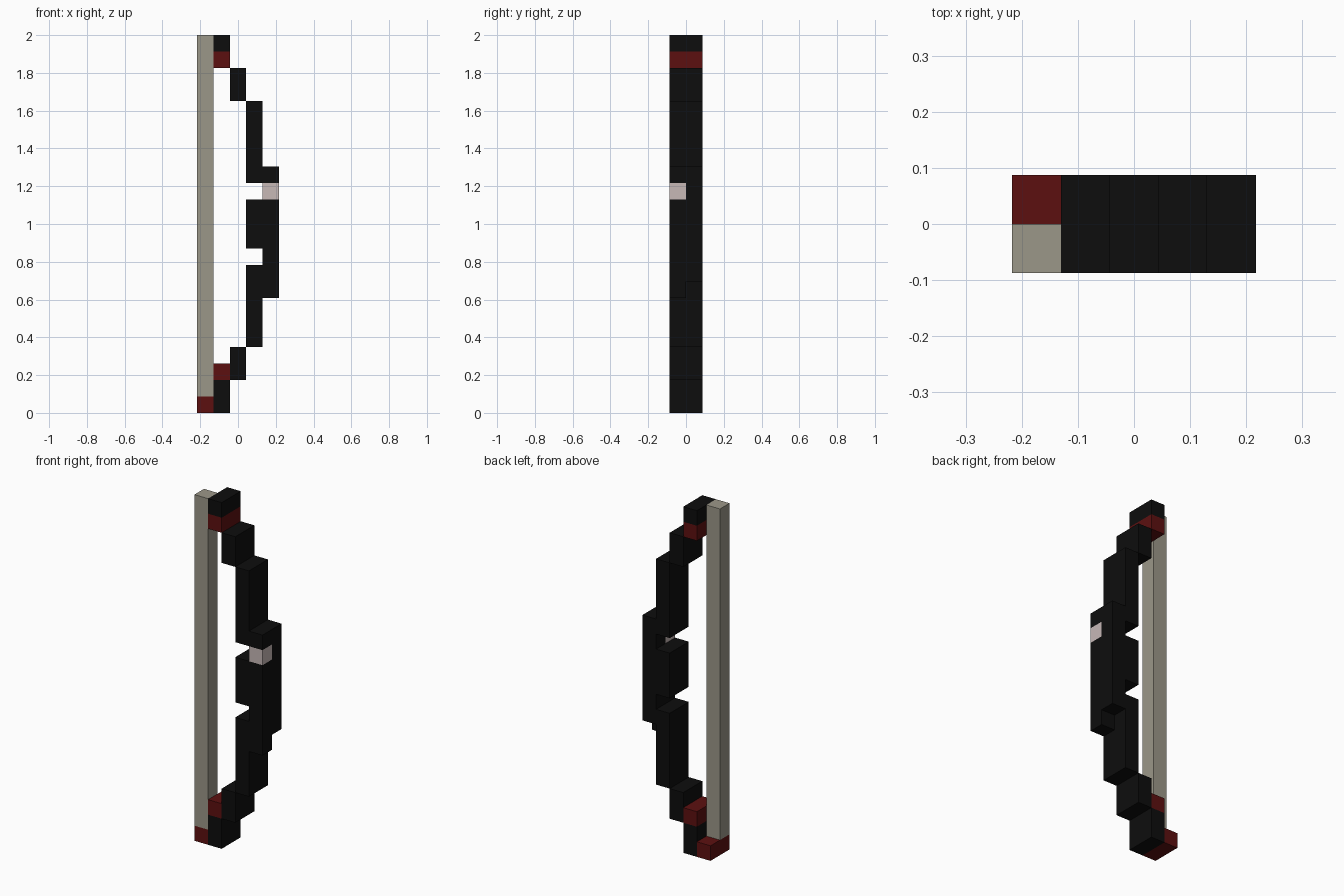
import bpy

default_cube = bpy.data.objects.get("Cube")
if default_cube:
    bpy.data.objects.remove(default_cube, do_unlink=True)

# The whole bow sits on a block grid: 5 wide, 2 deep, 23 tall
UNIT = 2 / 23
WIDE, DEEP = 5, 2
FRONT, BACK, BOTH = (0, 1), (1, 2), (0, 2)


def make_material(name, rgb):
    mat = bpy.data.materials.new(name)
    mat.use_nodes = True
    color = (*rgb, 1)
    mat.diffuse_color = color
    bsdf = next(n for n in mat.node_tree.nodes if n.type == "BSDF_PRINCIPLED")
    bsdf.inputs["Base Color"].default_value = color
    return mat


black = make_material("black wood", (0.004, 0.004, 0.004))
red = make_material("dark red", (0.107, 0.005, 0.005))
grey = make_material("string grey", (0.33, 0.31, 0.25))
pink = make_material("pale pink", (0.57, 0.48, 0.47))


def block(name, column, rows, bottom, top, mat):
    """Box filling one grid column over a range of rows and levels."""
    near, far = rows
    center = ((column + 0.5 - WIDE / 2) * UNIT,
              ((near + far) / 2 - DEEP / 2) * UNIT,
              (bottom + top) / 2 * UNIT)
    bpy.ops.mesh.primitive_cube_add(size=1, location=center)
    obj = bpy.context.object
    obj.name = name
    obj.scale = (UNIT, (far - near) * UNIT, (top - bottom) * UNIT)
    bpy.ops.object.transform_apply(location=False, rotation=False, scale=True)
    obj.data.materials.append(mat)


# Bowstring and its foot
block("string", 0, FRONT, 1, 23, grey)
block("string_foot", 0, BOTH, 0, 1, red)

# Limb tips with red bindings
block("lower_tip", 1, BOTH, 0, 2, black)
block("lower_binding", 1, BOTH, 2, 3, red)
block("upper_binding", 1, BOTH, 21, 22, red)
block("upper_tip", 1, BOTH, 22, 23, black)

# Stepped limbs
block("lower_limb_outer", 2, BOTH, 2, 4, black)
block("lower_limb_inner", 3, BOTH, 4, 9, black)
block("upper_limb_inner", 3, BOTH, 14, 19, black)
block("upper_limb_outer", 2, BOTH, 19, 21, black)

# Grip, riser and arrow rest
block("grip", 3, BOTH, 10, 13, black)
block("riser_front", 4, FRONT, 7, 13, black)
block("arrow_rest", 4, FRONT, 13, 14, pink)
block("riser_front_cap", 4, FRONT, 14, 15, black)
block("riser_back", 4, BACK, 8, 15, black)
